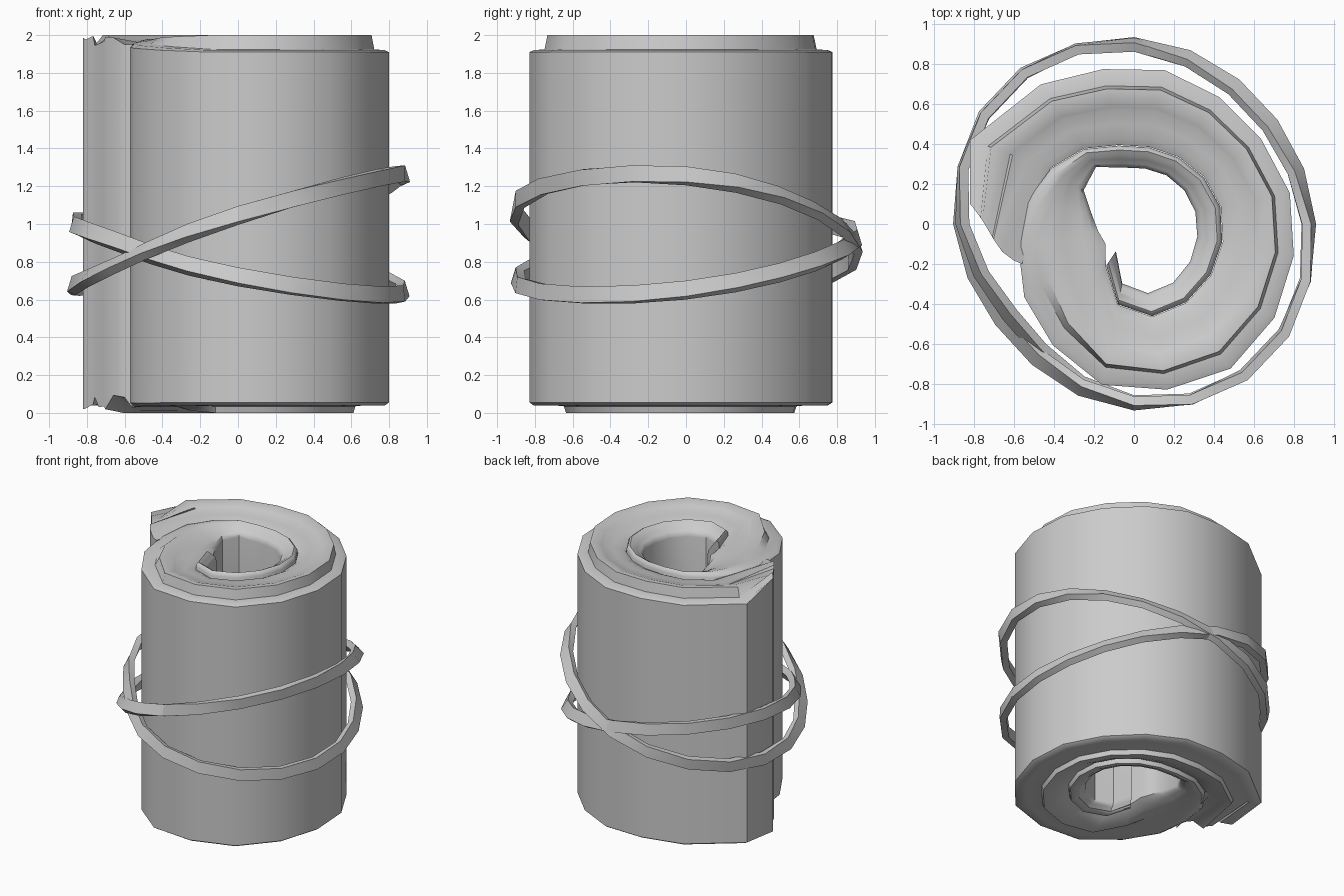
import bpy, bmesh, math, random
from mathutils import Vector

if "Cube" in bpy.data.objects:
    bpy.data.objects.remove(bpy.data.objects["Cube"])
random.seed(4)

grey = bpy.data.materials.new("plain grey")
grey.use_nodes = True
COLOUR = (0.6, 0.6, 0.6, 1)
grey.diffuse_color = COLOUR
grey.node_tree.nodes["Principled BSDF"].inputs["Base Color"].default_value = COLOUR


def sweep(name, rings, closed, angle):
    """Skin a row of equal cross-sections; cap the ends unless closed."""
    bm = bmesh.new()
    rows = [[bm.verts.new(p) for p in ring] for ring in rings]
    n = len(rows[0])
    for i in range(len(rows) if closed else len(rows) - 1):
        a, b = rows[i], rows[(i + 1) % len(rows)]
        for j in range(n):
            bm.faces.new((a[j], a[(j + 1) % n], b[(j + 1) % n], b[j]))
    if not closed:
        for row in (rows[0], rows[-1]):
            for j in range(n // 2 - 1):
                bm.faces.new((row[j], row[j + 1], row[n - 2 - j], row[n - 1 - j]))
    bmesh.ops.recalc_face_normals(bm, faces=bm.faces)
    mesh = bpy.data.meshes.new(name)
    bm.to_mesh(mesh)
    bm.free()
    mesh.materials.append(grey)
    obj = bpy.data.objects.new(name, mesh)
    bpy.context.collection.objects.link(obj)
    bpy.ops.object.select_all(action="DESELECT")
    obj.select_set(True)
    bpy.context.view_layer.objects.active = obj
    bpy.ops.object.shade_smooth_by_angle(angle=math.radians(angle))


# Rolled sheet: radii of one long spiral, clockwise, sixteen steps per turn
STEPS = 16
SPIRAL = [.835, .91, .84, .79, .785, .765, .765, .795, .815, .845, .87, .845, .82, .73, .66, .59,
          .55, .50, .45, .40, .39, .40, .42, .44, .45, .46, .47, .47, .41, .25, .17, .18,
          .21, .30, .34, .285, .28, .29, .30, .31, .32, .335, .35, .35, .30, .16]
# Across the thickness: fraction, top height, bottom height
OUTER = [(0, 1.91, .055), (.06, 1.92, .04), (.22, 1.925, .04), (.26, 2.0, .04),
         (.36, 2.0, .04), (.5, 1.98, .035), (.53, 1.975, 0), (.72, 1.96, .01),
         (.9, 1.95, .04), (1, 1.93, .06)]
INNER = [(0, 1.95, .05), (.08, 1.97, .03), (.2, 1.98, .03), (.35, 1.97, .03),
         (.5, 1.96, .04), (.6, 1.95, .04), (.7, 1.94, .05), (.82, 1.93, .06),
         (.93, 1.92, .07), (1, 1.89, .09)]


def spiral_point(k):
    t = math.radians(168.75) - 2 * math.pi * k / STEPS
    return Vector((SPIRAL[k] * math.cos(t), SPIRAL[k] * math.sin(t), 0))


rings = []
for k in range(len(SPIRAL) - STEPS):
    out, inn = spiral_point(k), spiral_point(k + STEPS)
    inn -= (inn - out).normalized() * 0.003
    if k == 0:  # slanted loose end
        out, inn = Vector((-.82, .1, 0)), Vector((-.56, -.2, 0))
    elif k == 1:  # sharp crease before it
        out = Vector((-.82, .42, 0))
    blend = min(max((k - 12) / 4, 0), 1)
    top, bottom = [], []
    for a, b in zip(OUTER, INNER):
        f, zt, zb = (u + (v - u) * blend for u, v in zip(a, b))
        p = out.lerp(inn, f)
        if k == 0:  # torn, slightly bulging edge
            zt, zb = 2.0 - random.uniform(0, .06), random.uniform(.01, .1)
            p += Vector((-.76, -.65, 0)) * .035 * math.sin(math.pi * f * f)
        top.append((p.x, p.y, zt))
        bottom.append((p.x, p.y, zb))
    rings.append(top + bottom[::-1])
sweep("rolled_sheet", rings, False, 40)


# Two tilted cord loops with a slowly turning flat section
def cord(name, radius, dent, base, tilt_x, tilt_y, twist):
    loops = []
    for i in range(20):
        t = 2 * math.pi * i / 20
        pulled = max(0, math.cos(t - math.radians(220))) ** 6
        r = radius - .045 * math.sin(2 * t) - .012 * math.cos(2 * t) - dent * pulled
        z = base + tilt_x * math.cos(t) + tilt_y * math.sin(t)
        roll = .25 + twist * math.sin(2 * t)
        ring = []
        for u, v in ((-.022, -.046), (.026, -.04), (.022, .046), (-.026, .04)):
            du = u * math.cos(roll) - v * math.sin(roll)
            dv = u * math.sin(roll) + v * math.cos(roll)
            ring.append(((r + du) * math.cos(t), (r + du) * math.sin(t), z + dv))
        loops.append(ring)
    sweep(name, loops, True, 30)


cord("upper_cord", .888, .03, .965, .29, -.08, .5)
cord("lower_cord", .885, .07, .82, -.17, .1, .3)
